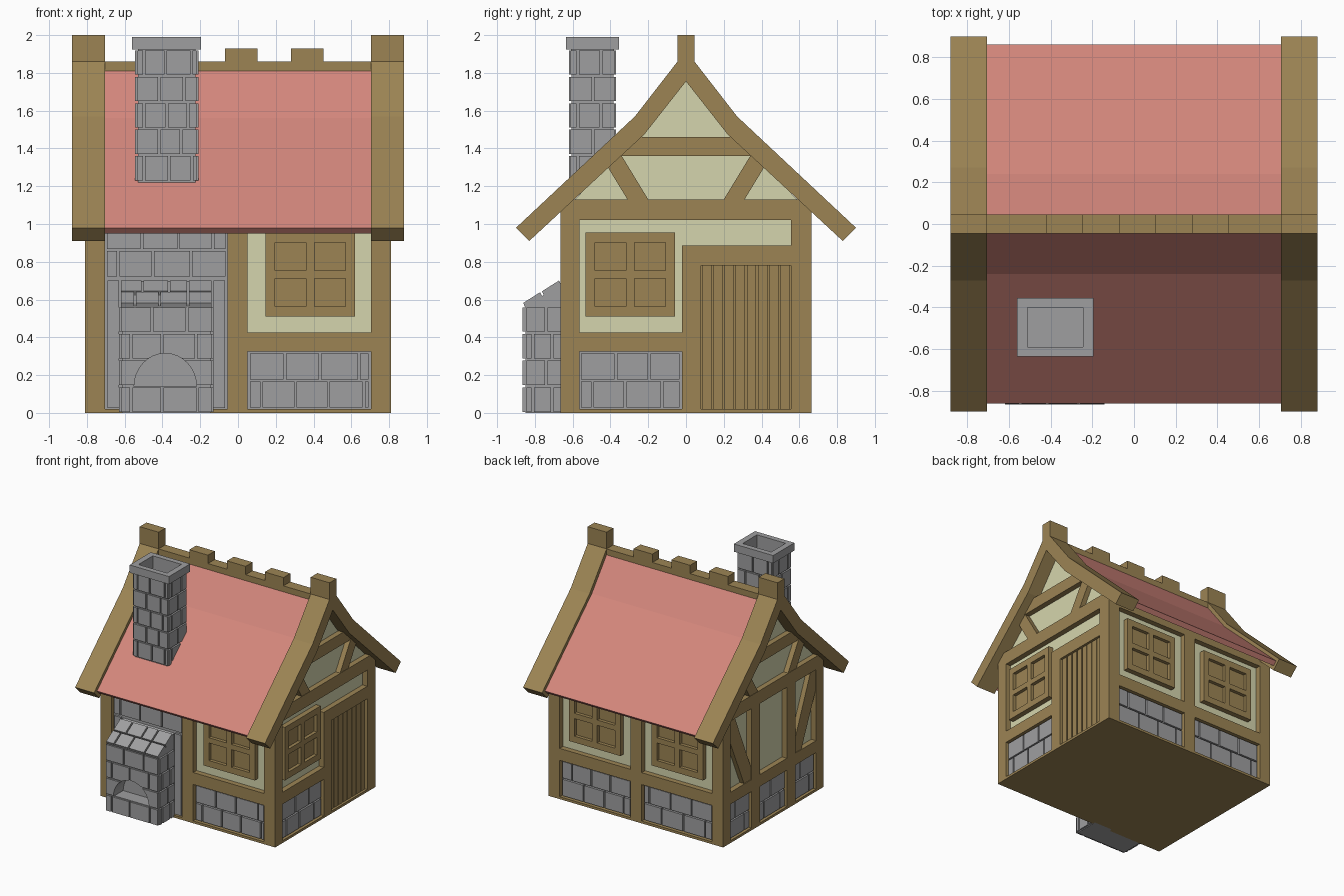
import bpy, bmesh, math, random

random.seed(4)
if "Cube" in bpy.data.objects:
    bpy.data.objects.remove(bpy.data.objects["Cube"], do_unlink=True)


def material(name, rgb):
    """Flat material from display (sRGB) values, stored as linear."""
    col = [((c / 255 + 0.055) / 1.055) ** 2.4 for c in rgb] + [1]
    m = bpy.data.materials.new(name)
    m.use_nodes = True
    m.diffuse_color = col
    m.node_tree.nodes["Principled BSDF"].inputs["Base Color"].default_value = col
    return m


WOOD = material("timber_brown", (156, 132, 84))
STONE = material("stone_grey", (159, 159, 160))
PLASTER = material("plaster_cream", (213, 213, 173))
TILE = material("roof_red", (212, 135, 124))

# A frame is (axis, direction, offset): a plane with outward depth d
FRONT, BACK = ("y", -1, 0.665), ("y", 1, 0.665)
RIGHT, LEFT = ("x", 1, 0.81), ("x", -1, 0.81)
ALONG_X = ("x", 1, 0)


class Part:
    def __init__(self, name, mat):
        self.name, self.mat, self.bm = name, mat, bmesh.new()

    def prism(self, frame, pts, d0, d1):
        axis, sign, off = frame

        def ring(d):
            w = sign * (off + d)
            return [self.bm.verts.new((w, u, z) if axis == "x" else (u, w, z)) for u, z in pts]
        a, b = ring(d0), ring(d1)
        self.bm.faces.new(a)
        self.bm.faces.new(b[::-1])
        for i in range(len(a)):
            j = (i + 1) % len(a)
            self.bm.faces.new((a[i], b[i], b[j], a[j]))

    def rect(self, frame, u0, u1, z0, z1, d0, d1):
        self.prism(frame, [(u0, z0), (u1, z0), (u1, z1), (u0, z1)], d0, d1)

    def bricks(self, frame, u0, u1, z0, z1, rows, width, d0, d1, gap=0.012):
        h = (z1 - z0) / rows
        for r in range(rows):
            u, w = u0, width * (0.35 if r % 2 == 0 else 1)
            while u < u1 - 0.02:
                end = min(u + w, u1)
                if u1 - end < 0.03:
                    end = u1
                self.rect(frame, u + gap / 2, end - gap / 2,
                          z0 + r * h + gap / 2, z0 + (r + 1) * h - gap / 2, d0, d1)
                u, w = end, width * random.uniform(0.9, 1.1)

    def done(self):
        bmesh.ops.recalc_face_normals(self.bm, faces=self.bm.faces)
        me = bpy.data.meshes.new(self.name)
        self.bm.to_mesh(me)
        self.bm.free()
        me.materials.append(self.mat)
        ob = bpy.data.objects.new(self.name, me)
        bpy.context.scene.collection.objects.link(ob)
        return ob


def mirrored(half):
    return half + [(-u, z) for u, z in reversed(half)]


# Plaster core with gable ends
DEEP = -0.045
core = Part("plaster_walls", PLASTER)
core.prism(ALONG_X, mirrored([(0.62, 0.005), (0.62, 1.1), (0.21, 1.5), (0.01, 1.76)]), -0.765, 0.765)
core.done()

# Timber frame
t = Part("timber_frame", WOOD)
t.rect(ALONG_X, -0.665, 0.665, 0, 0.02, -0.81, 0.81)
for sx in (-1, 1):
    for sy in (-1, 1):
        t.rect(FRONT if sy < 0 else BACK, *sorted((sx * 0.705, sx * 0.81)), 0.02, 1.07, -0.1, 0)
for f in (FRONT, BACK):
    t.rect(f, -0.055, 0.05, 0.02, 1.07, -0.06, 0)
    t.rect(f, -0.705, 0.705, 1.02, 1.08, -0.06, 0)
    for a, b in ((0.05, 0.705), (-0.705, -0.055)):
        if f is BACK or a > 0:
            t.rect(f, a, b, 0.325, 0.425, -0.06, 0)
for f in (RIGHT, LEFT):
    t.rect(f, -0.665, 0.665, 1.02, 1.13, -0.06, 0)
    t.rect(f, -0.36, 0.36, 1.36, 1.46, -0.06, 0)
    for s in (-1, 1):
        t.prism(f, [(s * 0.2, 1.13), (s * 0.31, 1.13), (s * 0.45, 1.36), (s * 0.34, 1.36)], -0.06, -0.003)
        t.rect(f, *sorted((s * 0.57, s * 0.665)), 0.02, 1.05, -0.06, 0)
# Door side
t.rect(RIGHT, -0.57, -0.02, 0.325, 0.425, -0.06, 0)
t.rect(RIGHT, -0.02, 0.08, 0.02, 0.885, -0.06, 0)
t.rect(RIGHT, 0.08, 0.57, 0.78, 0.885, -0.06, 0)
t.rect(RIGHT, 0.555, 0.58, 0.02, 1.02, -0.06, 0)
# Braced side
t.rect(LEFT, -0.57, 0.57, 0.325, 0.425, -0.06, 0)
for s in (-1, 1):
    t.rect(LEFT, *sorted((s * 0.18, s * 0.29)), 0.02, 1.02, -0.06, 0)
    t.prism(LEFT, [(s * 0.57, 1.02), (s * 0.57, 0.85), (s * 0.38, 0.425), (s * 0.29, 0.425),
                   (s * 0.29, 0.53), (s * 0.5, 1.02)], -0.06, -0.006)
t.done()

# Plank door
door = Part("plank_door", WOOD)
door.rect(RIGHT, 0.08, 0.56, 0.02, 0.78, -0.06, -0.04)
n = 8
for i in range(n):
    w = 0.475 / n
    door.rect(RIGHT, 0.08 + i * w + 0.005, 0.08 + (i + 1) * w - 0.005, 0.02, 0.78, -0.05, -0.02)
door.done()


# Windows: pane board with a raised frame and cross bars
def window(name, frame, u0, z0=0.51, width=0.475, height=0.445):
    p = Part(name, WOOD)
    u1, z1 = u0 + width, z0 + height
    p.rect(frame, u0 + 0.02, u1 - 0.02, z0 + 0.02, z1 - 0.02, -0.05, -0.03)
    um, zm = (u0 + u1) / 2, (z0 + z1) / 2
    for a, b in ((u0, u0 + 0.05), (um - 0.023, um + 0.023), (u1 - 0.05, u1)):
        p.rect(frame, a, b, z0, z1, -0.05, -0.002)
    for a, b in ((z0, z0 + 0.053), (zm - 0.022, zm + 0.022), (z1 - 0.053, z1)):
        p.rect(frame, u0, u1, a, b, -0.05, -0.002)
    p.done()


window("front_window", FRONT, 0.145)
window("side_window", RIGHT, -0.533)
window("back_window_left", BACK, 0.145)
window("back_window_right", BACK, -0.62)

# Stone footings between the posts
foot = Part("stone_footings", STONE)
for f, a, b in ((FRONT, 0.05, 0.705), (BACK, 0.05, 0.705), (BACK, -0.705, -0.055), (RIGHT, -0.57, -0.02),
                (LEFT, -0.57, -0.29), (LEFT, -0.18, 0.18), (LEFT, 0.29, 0.57)):
    foot.rect(f, a, b, 0.02, 0.325, -0.06, -0.035)
    foot.bricks(f, a + 0.008, b - 0.008, 0.022, 0.32, 2, 0.19, -0.05, -0.015)
foot.done()

# Stone wall bay behind the oven
bay = Part("stone_wall_bay", STONE)
bay.rect(FRONT, -0.705, -0.055, 0.02, 1.02, -0.06, -0.03)
bay.bricks(FRONT, -0.7, -0.06, 0.715, 1.01, 2, 0.19, -0.05, -0.012)
for a in (-0.69, -0.13):
    bay.rect(FRONT, a, a + 0.06, 0.025, 0.7, -0.05, -0.012)
bay.done()

# Outdoor oven with sloped top
oven = Part("stone_oven", STONE)
oven.prism(ALONG_X, [(-0.85, 0), (-0.85, 0.565), (-0.64, 0.695), (-0.64, 0)], -0.615, -0.145)
oven.bricks(("y", -1, 0.85), -0.625, -0.135, 0, 0.565, 4, 0.17, -0.012, 0.015)
for f in (("x", 1, -0.145), ("x", -1, 0.615)):
    oven.bricks(f, -0.85, -0.65, 0, 0.565, 4, 0.11, -0.012, 0.015)
for r in range(2):
    y0, z0 = -0.85 + r * 0.1, 0.57 + r * 0.062
    u = -0.625
    for w in ((0.12, 0.14, 0.1, 0.13) if r else (0.08, 0.13, 0.15, 0.13)):
        oven.prism(ALONG_X, [(y0, z0 - 0.015), (y0 - 0.012, z0 + 0.012), (y0 + 0.078, z0 + 0.069),
                             (y0 + 0.09, z0 + 0.042)], u + 0.006, u + w - 0.006)
        u += w
oven_obj = oven.done()

# Arched oven mouth cut from the stonework
mouth = Part("oven_mouth_cutter", STONE)
arc = [(-0.385 + 0.165 * math.cos(math.pi * i / 16), 0.14 + 0.175 * math.sin(math.pi * i / 16)) for i in range(17)]
mouth.prism(FRONT, arc, 0.07, 0.3)
cutter = mouth.done()
cutter.hide_render = True
mod = oven_obj.modifiers.new("mouth", "BOOLEAN")
mod.operation, mod.solver, mod.object, mod.use_self = "DIFFERENCE", "EXACT", cutter, True
deps = bpy.context.evaluated_depsgraph_get()
cut_mesh = bpy.data.meshes.new_from_object(oven_obj.evaluated_get(deps))
oven_obj.modifiers.clear()
oven_obj.data = cut_mesh
bpy.data.objects.remove(cutter, do_unlink=True)

# Roof covering
roof = Part("roof_covering", TILE)
roof.prism(ALONG_X, mirrored([(0.045, 1.81), (0.24, 1.56), (0.86, 0.98), (0.83, 0.95), (0.215, 1.525),
                              (0.02, 1.775)])[:6] + [(-0.02, 1.775), (-0.215, 1.525), (-0.83, 0.95),
                                                     (-0.86, 0.98), (-0.24, 1.56), (-0.045, 1.81)], -0.71, 0.71)
roof.done()

# Gable rims with end posts
rim = Part("roof_rims", WOOD)
outer = [(0.045, 2.0), (0.045, 1.86), (0.27, 1.57), (0.9, 0.98), (0.83, 0.91), (0.22, 1.475), (0, 1.755)]
rim_profile = outer + [(-u, z) for u, z in reversed(outer[:-1])]
for a in (-0.88, 0.705):
    rim.prism(ALONG_X, rim_profile, a, a + 0.175)
rim.done()

# Ridge beam with raised blocks
ridge = Part("ridge_beam", WOOD)
ridge.rect(ALONG_X, -0.045, 0.045, 1.77, 1.86, -0.71, 0.71)
for a in (-0.42, -0.07, 0.28):
    ridge.rect(ALONG_X, -0.045, 0.045, 1.85, 1.93, a, a + 0.173)
ridge.done()

# Chimney with hollow cap
ch = Part("chimney", STONE)
x0, x1, y0, y1 = -0.53, -0.225, -0.605, -0.385
ch.rect(ALONG_X, y0, y1, 1.15, 1.84, x0, x1)
for f, a, b in ((("y", -1, -y0), x0, x1), (("y", 1, y1), x0, x1), (("x", -1, -x0), y0, y1), (("x", 1, x1), y0, y1)):
    ch.bricks(f, a - 0.012, b + 0.012, 1.225, 1.925, 5, 0.125, -0.012, 0.015)
for f, a, b in ((("y", -1, 0.59), -0.56, -0.195), (("y", 1, -0.4), -0.56, -0.195),
                (("x", -1, 0.51), -0.59, -0.4), (("x", 1, -0.245), -0.59, -0.4)):
    ch.rect(f, a, b, 1.925, 1.99, 0, 0.045 if f[0] == "y" else 0.05)
    ch.rect(f, a + (0.03 if f[0] == "y" else 0), b - (0.03 if f[0] == "y" else 0), 1.8, 1.93, 0, 0.018)
ch.done()
